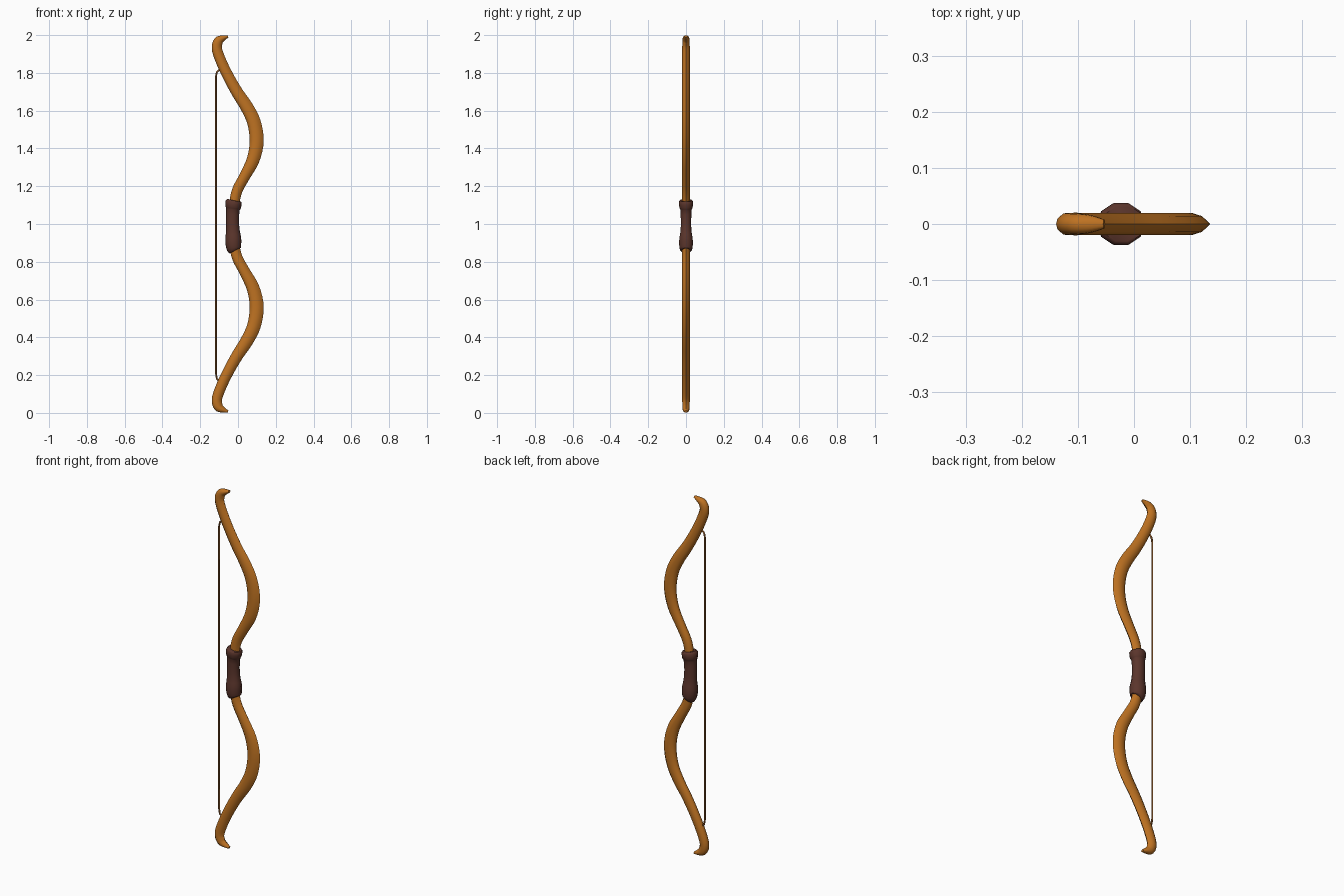
import bpy, bmesh, math
from mathutils import Vector

if "Cube" in bpy.data.objects:
    bpy.data.objects.remove(bpy.data.objects["Cube"])


def material(name, rgb):
    m = bpy.data.materials.new(name)
    m.diffuse_color = (*rgb, 1)
    m.use_nodes = True
    m.node_tree.nodes["Principled BSDF"].inputs["Base Color"].default_value = m.diffuse_color
    return m


wood = material("honey wood", (0.52, 0.17, 0.016))
leather = material("dark leather", (0.105, 0.036, 0.025))
cord = material("bowstring brown", (0.30, 0.11, 0.025))


def smooth_path(pts, steps):
    """Catmull-Rom interpolation of points with any number of components."""
    n, out = len(pts), []
    for i in range(n - 1):
        p0, p1, p2, p3 = (Vector(pts[min(max(j, 0), n - 1)]) for j in range(i - 1, i + 3))
        for k in range(steps):
            t = k / steps
            out.append(0.5 * (2 * p1 + (p2 - p0) * t + (2 * p0 - 5 * p1 + 4 * p2 - p3) * t * t
                              + (3 * p1 - p0 - 3 * p2 + p3) * t ** 3))
    out.append(Vector(pts[-1]))
    return out


def sweep(name, path, section, mat, angle):
    """Loft a section along (x, z, half width in x-z plane, half depth in y)."""
    bm = bmesh.new()
    rings = []
    for i, p in enumerate(path):
        a, b = path[max(i - 1, 0)], path[min(i + 1, len(path) - 1)]
        t = Vector((b[0] - a[0], b[1] - a[1], 0)).normalized()
        nx, nz = t[1], -t[0]
        rings.append([bm.verts.new((p[0] + nx * u * p[2], v * p[3], p[1] + nz * u * p[2]))
                      for u, v in section])
    k = len(section)
    for r0, r1 in zip(rings, rings[1:]):
        for j in range(k):
            bm.faces.new((r0[j], r0[(j + 1) % k], r1[(j + 1) % k], r1[j]))
    bm.faces.new(rings[0])
    bm.faces.new(rings[-1])
    bmesh.ops.recalc_face_normals(bm, faces=bm.faces)
    me = bpy.data.meshes.new(name)
    bm.to_mesh(me)
    bm.free()
    me.materials.append(mat)
    ob = bpy.data.objects.new(name, me)
    bpy.context.collection.objects.link(ob)
    bpy.ops.object.select_all(action='DESELECT')
    bpy.context.view_layer.objects.active = ob
    ob.select_set(True)
    bpy.ops.object.shade_smooth_by_angle(angle=math.radians(angle))
    return ob


def circle(n):
    return [(math.cos(2 * math.pi * i / n), math.sin(2 * math.pi * i / n)) for i in range(n)]


# Limbs: ridged back, rounded belly, recurved tips
limb_section = [(1, 0), (0.6, 0.7), (0.1, 1), (-0.5, 0.95), (-0.9, 0.5),
                (-1, 0), (-0.9, -0.5), (-0.5, -0.95), (0.1, -1), (0.6, -0.7)]
upper = [(-0.025, 1.00, 0.027, 0.020), (-0.019, 1.11, 0.027, 0.020),
         (-0.003, 1.18, 0.028, 0.020), (0.034, 1.25, 0.029, 0.020),
         (0.080, 1.34, 0.034, 0.020), (0.099, 1.44, 0.037, 0.020),
         (0.084, 1.54, 0.036, 0.020), (0.046, 1.62, 0.034, 0.020),
         (-0.006, 1.70, 0.031, 0.020), (-0.056, 1.79, 0.029, 0.020),
         (-0.093, 1.87, 0.028, 0.020), (-0.112, 1.93, 0.027, 0.020),
         (-0.103, 1.968, 0.025, 0.019), (-0.078, 1.984, 0.015, 0.016),
         (-0.053, 1.993, 0.006, 0.008)]
for name, flip in (("upper_limb", False), ("lower_limb", True)):
    pts = [(x, 2 - z if flip else z, -w if flip else w, d) for x, z, w, d in upper]
    sweep(name, smooth_path(pts, 4), limb_section, wood, 50)

# Leather grip with a collar at the top and a swell at the bottom
grip = [(-0.018, 0.858, 0.030, 0.027), (-0.021, 0.866, 0.037, 0.034),
        (-0.024, 0.89, 0.041, 0.038), (-0.025, 0.925, 0.042, 0.037),
        (-0.027, 0.965, 0.036, 0.030), (-0.029, 1.02, 0.034, 0.029),
        (-0.027, 1.075, 0.036, 0.031), (-0.025, 1.088, 0.041, 0.037),
        (-0.023, 1.118, 0.043, 0.039), (-0.022, 1.125, 0.036, 0.032)]
sweep("grip", smooth_path(grip, 2), circle(10), leather, 45)

# Bowstring, bent into the limbs at both ends
r = 0.0048
string = [(-0.088, 0.158), (-0.112, 0.180), (-0.117, 0.21),
          (-0.117, 1.78), (-0.112, 1.805), (-0.088, 1.828)]
sweep("bowstring", [(x, z, r, r) for x, z in string], circle(8), cord, 60)
